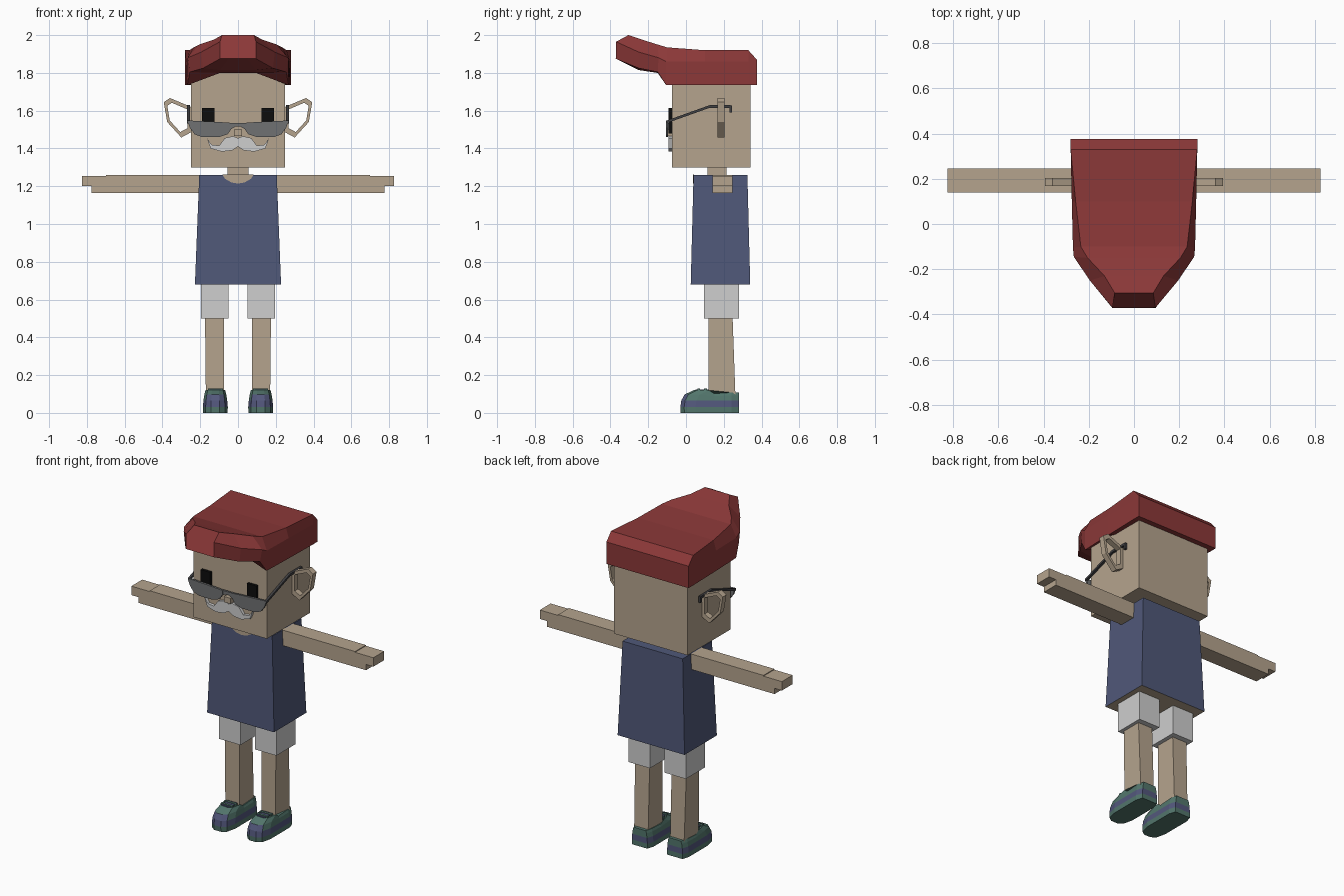
import bpy, bmesh
from mathutils import Vector

if "Cube" in bpy.data.objects:
    bpy.data.objects.remove(bpy.data.objects["Cube"])


def material(name, r, g, b):
    m = bpy.data.materials.new(name)
    m.use_nodes = True
    m.diffuse_color = (r, g, b, 1)
    m.node_tree.nodes["Principled BSDF"].inputs["Base Color"].default_value = (r, g, b, 1)
    return m


SKIN = material("skin", .46, .37, .27)
RED = material("hair red", .26, .04, .04)
BLUE = material("shirt blue", .08, .098, .19)
GREY = material("light grey", .62, .62, .62)
NAVY = material("shoe navy", .085, .095, .2)
GREEN = material("shoe green", .085, .18, .15)
LENS = material("lens grey", .16, .165, .17)
DARK = material("frame dark grey", .05, .05, .055)
BLACK = material("eye black", .004, .004, .004)


def loft(name, rings, mats, rule=None, closed=False):
    """Skin equal-length rings of points; closed joins the last ring to the first."""
    bm = bmesh.new()
    vs = [[bm.verts.new(p) for p in ring] for ring in rings]
    n = len(rings[0])
    pairs = list(zip(vs, vs[1:]))
    if closed:
        pairs.append((vs[-1], vs[0]))
    else:
        bm.faces.new(vs[0])
        bm.faces.new(vs[-1])
    for a, b in pairs:
        for i in range(n):
            j = (i + 1) % n
            bm.faces.new((a[i], a[j], b[j], b[i]))
    bmesh.ops.recalc_face_normals(bm, faces=bm.faces)
    if rule:
        for f in bm.faces:
            f.material_index = rule(f.calc_center_median(), f.normal)
    me = bpy.data.meshes.new(name)
    bm.to_mesh(me)
    bm.free()
    for m in mats:
        me.materials.append(m)
    ob = bpy.data.objects.new(name, me)
    bpy.context.collection.objects.link(ob)
    return ob


def rect(x0, x1, y0, y1, z):
    return [(x0, y0, z), (x1, y0, z), (x1, y1, z), (x0, y1, z)]


def box(name, x, y, z, mat):
    return loft(name, [rect(*x, *y, z[0]), rect(*x, *y, z[1])], [mat])


def plate(name, outline, y0, y1, mat):
    """Front-view outline extruded along y."""
    return loft(name, [[(x, y, z) for x, z in outline] for y in (y0, y1)], [mat])


# Head, neck and torso
box("head", (-.25, .25), (-.075, .342), (1.3, 1.86), SKIN)
box("neck", (-.055, .055), (.115, .215), (1.24, 1.31), SKIN)
loft("shirt", [rect(-.228, .228, .025, .34, .68), rect(-.205, .205, .04, .325, 1.26)],
     [BLUE, SKIN], lambda c, n: 1 if n.z < -.9 else 0)
plate("neckline", [(-.082, 1.261), (-.07, 1.24), (-.035, 1.22), (0, 1.214),
                   (.035, 1.22), (.07, 1.24), (.082, 1.261)], .036, .043, SKIN)

# Hair: sections from back to front, each with centre, lower, shoulder and top points
sections = [
    [(.095, .375, 1.735), (.28, .375, 1.735), (.28, .375, 1.8), (.28, .375, 1.87)],
    [(.095, .345, 1.735), (.28, .33, 1.735), (.28, .33, 1.86), (.28, .33, 1.92)],
    [(.095, .1, 1.8), (.275, .1, 1.735), (.275, .1, 1.86), (.258, .1, 1.92)],
    [(.095, -.11, 1.8), (.268, -.105, 1.735), (.27, -.105, 1.86), (.235, -.1, 1.935)],
    [(.095, -.15, 1.8), (.255, -.15, 1.805), (.266, -.145, 1.88), (.205, -.15, 1.95)],
    [(.095, -.25, 1.815), (.185, -.25, 1.825), (.195, -.25, 1.91), (.13, -.23, 1.975)],
    [(.05, -.372, 1.875), (.095, -.372, 1.875), (.095, -.37, 1.965), (.085, -.305, 2.0)],
]
loft("hair", [s + [(-x, y, z) for x, y, z in reversed(s)] for s in sections], [RED])

# Nose, glasses bridge and moustache
box("nose", (-.022, .022), (-.105, -.07), (1.465, 1.5), SKIN)
plate("bridge", [(-.04, 1.535), (-.04, 1.5), (-.015, 1.515), (.015, 1.515),
                 (.04, 1.5), (.04, 1.535)], -.105, -.093, LENS)
half = [(0, 1.41), (.03, 1.39), (.085, 1.383), (.145, 1.4), (.165, 1.455), (.14, 1.42),
        (.1, 1.415), (.07, 1.455), (.025, 1.465), (0, 1.455)]
plate("moustache", half + [(-x, z) for x, z in reversed(half[1:-1])], -.093, -.07, GREY)


def shoe_ring(s, w, front, z, dip=0):
    side = [(.8, .28, -dip), (1, .24, -dip), (1, .15, -dip * 1.5), (1, front + .08, 0),
            (.78, front + .02, 0), (.35, front, 0)]
    side = [(w * k, y, z + d) for k, y, d in side]
    ring = side + [(-x, y, h) for x, y, h in reversed(side)]
    return [(s * .12 + x, y, h) for x, y, h in ring]


def shoe_colour(c, n):
    if c.z < .03:
        return 0
    if n.y < -.5 or c.z < .066:
        return 1
    return 0


def along(points, r):
    """Square cross-sections along a path in the y-z plane."""
    return [[(x - r, y, z - r), (x + r, y, z - r), (x + r, y, z + r), (x - r, y, z + r)]
            for x, y, z in points]


for s, side in ((1, "left"), (-1, "right")):
    def span(a, b):
        return sorted((s * a, s * b))

    # Arms with longer fingers above a shorter underside
    box(side + "_arm", span(.2, .775), (.14, .245), (1.165, 1.255), SKIN)
    box(side + "_hand", span(.7, .825), (.14, .245), (1.2, 1.255), SKIN)
    box(side + "_upper_arm", span(.2, .7), (.14, .245), (1.2, 1.26), SKIN)

    # Legs and shorts
    loft(side + "_leg", [rect(*span(.075, .17), .12, .262, .08),
                         rect(*span(.075, .175), .12, .245, .55)], [SKIN])
    box(side + "_shorts_leg", span(.05, .195), (.095, .28), (.5, .7), GREY)

    # Shoes
    loft(side + "_shoe", [shoe_ring(s, .065, -.028, 0), shoe_ring(s, .066, -.03, .03),
                          shoe_ring(s, .063, -.025, .065), shoe_ring(s, .058, -.008, .097, .005),
                          shoe_ring(s, .052, .04, .12, .012)], [GREEN, NAVY], shoe_colour)
    box(side + "_tongue", span(.09, .15), (.05, .13), (.1, .124), NAVY)
    for i in range(2):
        y = .06 + i * .035
        box(side + "_lace_%d" % (i + 1), span(.08, .16), (y, y + .015), (.11, .128), GREEN)

    # Eyes and lenses
    box(side + "_eye", span(.125, .19), (-.092, -.07), (1.48, 1.615), BLACK)
    plate(side + "_lens", [(s * x, z) for x, z in (
        (.03, 1.535), (.1, 1.54), (.268, 1.548), (.255, 1.51), (.23, 1.475), (.19, 1.46),
        (.1, 1.46), (.055, 1.475), (.03, 1.51))], -.107, -.095, LENS)

    # Glasses arm hooked over the ear
    x = s * .262
    loft(side + "_glasses_arm", along([(x, -.105, 1.54), (x, .125, 1.622), (x, .235, 1.622)], .007),
         [DARK])
    box(side + "_glasses_hook", span(.255, .269), (.23, .244), (1.59, 1.628), DARK)

    # Ear ring
    outer = [Vector((s * a, 0, b)) for a, b in (
        (.25, 1.62), (.36, 1.667), (.393, 1.645), (.375, 1.54), (.3, 1.458), (.25, 1.485))]
    centre = sum(outer, Vector()) / len(outer)
    inner = [centre.lerp(p, .74) for p in outer]
    loft(side + "_ear", [[(p.x, y, p.z) for p in ring] for ring, y in (
        (outer, .168), (outer, .203), (inner, .203), (inner, .168))], [SKIN], closed=True)
